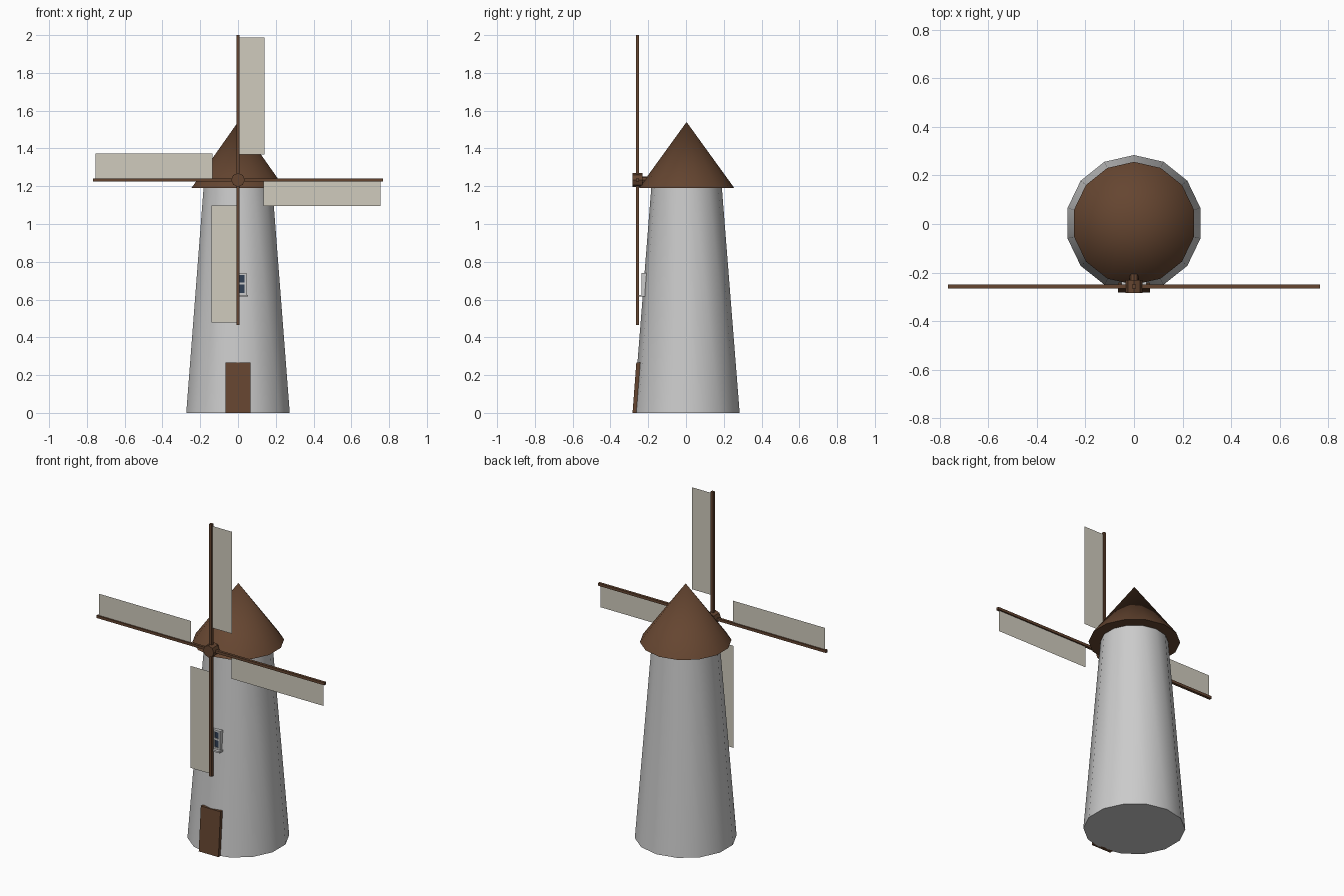
import bpy
from math import radians, pi
from mathutils import Matrix, Vector

if "Cube" in bpy.data.objects:
    bpy.data.objects.remove(bpy.data.objects["Cube"])

CY = 0.003                      # tower axis in y
HUB = Vector((0, -0.257, 1.233))


def material(name, rgb):
    m = bpy.data.materials.new(name)
    m.diffuse_color = (*rgb, 1)
    m.use_nodes = True
    m.node_tree.nodes["Principled BSDF"].inputs["Base Color"].default_value = m.diffuse_color
    return m


WOOD = material("brown_wood", (0.13, 0.06, 0.03))
PLASTER = material("white_plaster", (0.75, 0.75, 0.72))
CLOTH = material("sail_cloth", (0.63, 0.60, 0.51))
GLASS = material("dark_glass", (0.03, 0.05, 0.09))
FRAME = material("window_paint", (0.6, 0.62, 0.62))


def finish(name, mat, smooth=False):
    o = bpy.context.object
    o.name = name
    o.data.materials.append(mat)
    if smooth:
        bpy.ops.object.shade_smooth_by_angle(angle=radians(30))
    return o


def cone(name, r1, r2, z0, z1, mat):
    bpy.ops.mesh.primitive_cone_add(vertices=14, radius1=r1, radius2=r2, depth=z1 - z0,
                                    location=(0, CY, (z0 + z1) / 2))
    return finish(name, mat, True)


def box(name, lo, hi, mat):
    lo, hi = Vector(lo), Vector(hi)
    bpy.ops.mesh.primitive_cube_add(size=1)
    o = finish(name, mat)
    o.data.transform(Matrix.Translation((lo + hi) / 2) @ Matrix.Diagonal((*(hi - lo), 1)))
    return o


def rod(name, r, y0, y1, sides, mat):
    bpy.ops.mesh.primitive_cylinder_add(vertices=sides, radius=r, depth=y1 - y0,
                                        location=(0, (y0 + y1) / 2, HUB.z),
                                        rotation=(pi / 2, 0, 0))
    return finish(name, mat)


# Tower body and cap
cone("tower", 0.281, 0.187, 0, 1.19, PLASTER)
cone("roof", 0.253, 0, 1.19, 1.54, WOOD)

# Door, leaning back with the wall
door = box("door", (-0.066, -0.283, 0), (0.066, -0.255, 0.268), WOOD)
for v in door.data.vertices:
    v.co.y += 0.075 * v.co.z

# Window: glass, frame bars and sill
box("window_glass", (-0.04, -0.229, 0.625), (0.04, -0.21, 0.735), GLASS)
for i, x in enumerate((-0.04, 0, 0.04)):
    box(f"window_upright_{i}", (x - 0.005, -0.235, 0.625), (x + 0.005, -0.21, 0.74), FRAME)
for i, z in enumerate((0.63, 0.685, 0.735)):
    box(f"window_bar_{i}", (-0.045, -0.235, z - 0.005), (0.045, -0.21, z + 0.005), FRAME)
box("window_sill", (-0.052, -0.252, 0.615), (0.052, -0.21, 0.625), FRAME)

# Hub and axle
rod("hub", 0.036, -0.284, -0.23, 8, WOOD)
rod("axle", 0.018, -0.235, -0.15, 8, WOOD)

# Four arms, each a spar with a flat sail on its trailing side
for i in range(4):
    turn = Matrix.Translation(HUB) @ Matrix.Rotation(i * pi / 2, 4, 'Y')
    spar = box(f"spar_{i}", (-0.008, -0.008, 0.01), (0.008, 0.008, 0.767), WOOD)
    spar.data.transform(turn)
    mesh = bpy.data.meshes.new(f"sail_{i}")
    mesh.from_pydata([(0, 0, 0.135), (0.139, 0, 0.135), (0.139, 0, 0.755), (0, 0, 0.755)],
                     [], [(0, 1, 2, 3)])
    mesh.transform(turn)
    mesh.materials.append(CLOTH)
    bpy.context.collection.objects.link(bpy.data.objects.new(f"sail_{i}", mesh))
